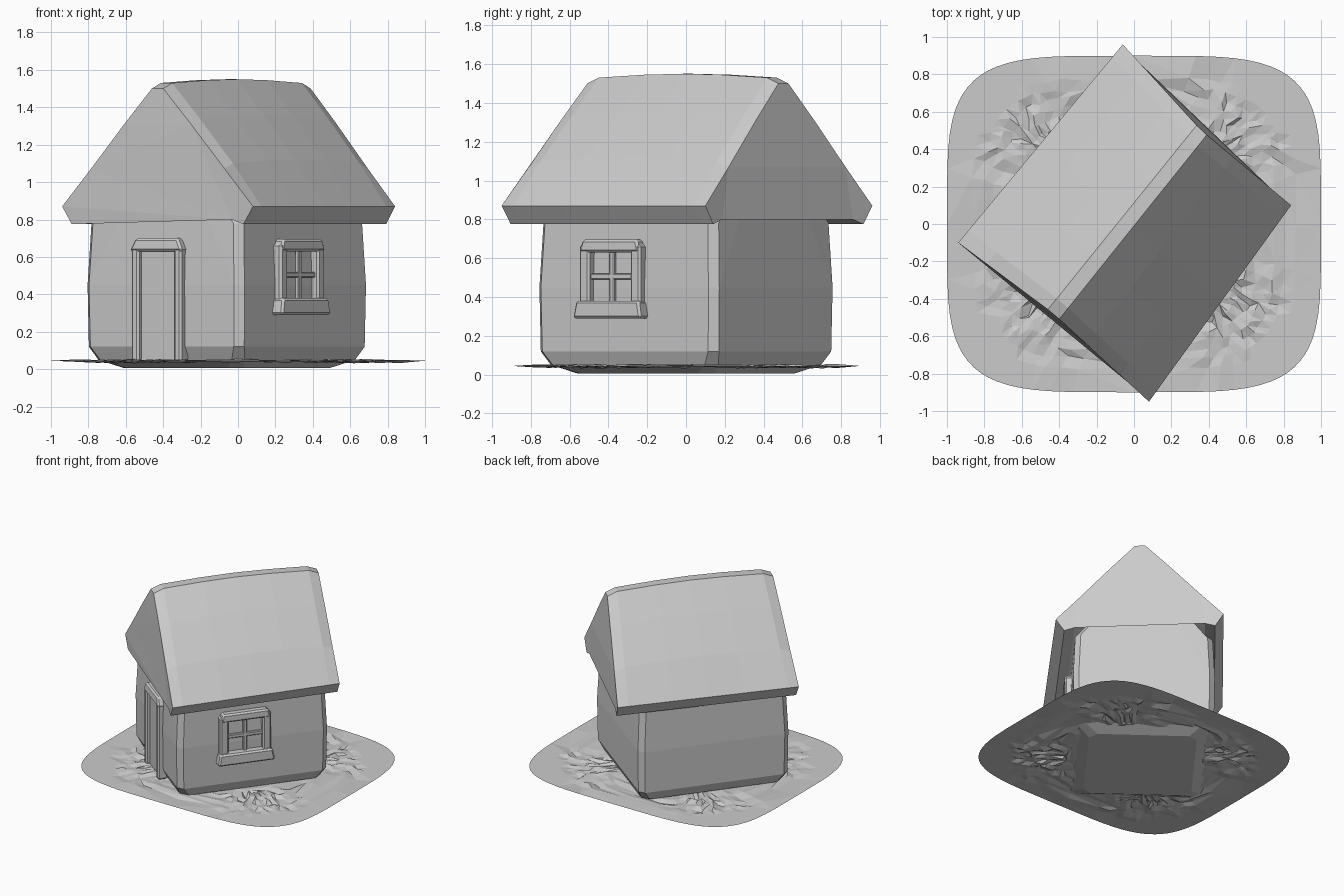
import bpy, bmesh, math, random
from mathutils import Matrix, Vector

if "Cube" in bpy.data.objects:
    bpy.data.objects.remove(bpy.data.objects["Cube"])

random.seed(4)
# House frame: local x = across the gable, local -y = door side
HOUSE = Matrix.Translation((-0.06, 0, 0)) @ Matrix.Rotation(math.radians(-37), 4, 'Z')


def finish(bm, name, matrix=None):
    bmesh.ops.recalc_face_normals(bm, faces=bm.faces[:])
    me = bpy.data.meshes.new(name)
    bm.to_mesh(me)
    bm.free()
    if matrix:
        me.transform(matrix)
    ob = bpy.data.objects.new(name, me)
    bpy.context.collection.objects.link(ob)
    return ob


def block(name, lo, hi, taper=0.0, bevel=0.012):
    """Chamfered box in house coordinates, taper narrows the top along both axes."""
    bm = bmesh.new()
    bmesh.ops.create_cube(bm, size=1)
    lo, hi = Vector(lo), Vector(hi)
    for v in bm.verts:
        k = 1 - taper if v.co.z > 0 else 1
        v.co = [(lo[i] + hi[i]) / 2 + v.co[i] * (hi[i] - lo[i]) * (k if i < 2 else 1)
                for i in range(3)]
    bmesh.ops.bevel(bm, geom=bm.edges[:], offset=bevel, segments=1, affect='EDGES')
    return finish(bm, name, HOUSE)


# Walls: convex body from chamfered rectangles (half width, half length, z, chamfer)
bm = bmesh.new()
for w, l, z, c in [(0.40, 0.44, 0.005, 0.06), (0.49, 0.54, 0.05, 0.05),
                   (0.52, 0.575, 0.12, 0.04), (0.525, 0.58, 0.45, 0.04),
                   (0.51, 0.565, 0.78, 0.04)]:
    for sx in (-1, 1):
        for sy in (-1, 1):
            bm.verts.new((sx * (w - c), sy * l, z))
            bm.verts.new((sx * w, sy * (l - c), z))
for sy in (-1, 1):
    bm.verts.new((0, sy * 0.55, 1.36))
res = bmesh.ops.convex_hull(bm, input=bm.verts[:])
bmesh.ops.delete(bm, geom=[v for v in bm.verts if not v.link_faces], context='VERTS')
finish(bm, "walls", HOUSE)

# Roof: thick folded sheet lofted from the front gable to the back gable
LEFT = (Vector((-0.94, -0.10)), Vector((-0.06, 0.96)))
RIDGE = (Vector((-0.43, -0.48)), Vector((0.36, 0.50)))
RIGHT = (Vector((0.08, -0.95)), Vector((0.84, 0.10)))


def roof_xy(s, t):
    eave = LEFT if s < 0 else RIGHT
    return RIDGE[0].lerp(RIDGE[1], t).lerp(eave[0].lerp(eave[1], t), abs(s))


outer = [(1, 0.87), (0.7, 1.10), (0.35, 1.34), (0.06, 1.53)]
inner = [(0.90, 0.775), (0.78, 0.80), (0.0, 1.42)]
profile = ([(-s, z) for s, z in outer] + outer[::-1] +
           inner + [(-s, z) for s, z in inner[1::-1]])
bm = bmesh.new()
rings = []
for t, drop in [(0, 0.03), (0.06, 0), (0.3, -0.015), (0.5, -0.02), (0.7, -0.015),
                (0.94, 0), (1, 0.03)]:
    ring = []
    for i, (s, z) in enumerate(profile):
        p = roof_xy(s, t)
        top = 0 < i < 7
        ring.append(bm.verts.new((p.x, p.y, z - (drop if top else 0))))
    rings.append(ring)
n = len(profile)
for a, b in zip(rings, rings[1:]):
    for i in range(n):
        bm.faces.new((a[i], a[(i + 1) % n], b[(i + 1) % n], b[i]))
bm.faces.new(rings[0])
bm.faces.new(rings[-1])
bmesh.ops.triangulate(bm, faces=[rf for rf in bm.faces if len(rf.verts) > 4])
finish(bm, "roof")

# Door on the front gable: panel, two posts and a lintel
D = -0.57
block("door_panel", (-0.14, D - 0.015, 0.04), (0.12, D + 0.03, 0.64), bevel=0.005)
for name, x in (("left_door_post", -0.155), ("right_door_post", 0.13)):
    block(name, (x - 0.025, D - 0.045, 0.04), (x + 0.025, D + 0.03, 0.65))
block("door_lintel", (-0.19, D - 0.05, 0.63), (0.165, D + 0.04, 0.70), taper=0.2)

# Window on the right wall: frame, cross bars and a sill
W, C = 0.52, -0.07
for name, y in (("front_window_jamb", C - 0.165), ("back_window_jamb", C + 0.165)):
    block(name, (W - 0.03, y - 0.033, 0.35), (W + 0.045, y + 0.033, 0.67))
block("window_head", (W - 0.03, C - 0.195, 0.63), (W + 0.05, C + 0.195, 0.695), taper=0.1)
block("window_sill", (W - 0.03, C - 0.22, 0.29), (W + 0.07, C + 0.22, 0.38), taper=0.08)
block("window_upright_bar", (W, C - 0.015, 0.36), (W + 0.025, C + 0.015, 0.65), bevel=0.005)
block("window_cross_bar", (W, C - 0.15, 0.49), (W + 0.025, C + 0.15, 0.52), bevel=0.005)

# Ground: thin rounded-square sheet with a rough grassy band around the house
SEG = 72


def ground_point(f, a):
    c, s = math.cos(a), math.sin(a)
    e = 2 / 4.4
    return Vector((f * math.copysign(abs(c) ** e, c),
                   0.9 * f * math.copysign(abs(s) ** e, s), 0.045))


bm = bmesh.new()
rows = []
for f in (0.45, 0.55, 0.6, 0.65, 0.7, 0.75, 0.8, 0.86, 1.0):
    row = []
    for k in range(SEG):
        p = ground_point(f, 2 * math.pi * k / SEG)
        r = math.hypot(p.x, p.y)
        if 0.5 < r < 0.9 and f < 0.9:
            p += Vector((random.uniform(-0.012, 0.012), random.uniform(-0.012, 0.012),
                         random.uniform(-0.014, 0.01)))
        row.append(bm.verts.new(p))
    rows.append(row)
for a, b in zip(rows, rows[1:]):
    for k in range(SEG):
        j = (k + 1) % SEG
        bm.faces.new((a[k], b[k], b[j], a[j]))
bm.faces.new(rows[0])
bmesh.ops.triangulate(bm, faces=bm.faces[:])
finish(bm, "grassy_ground")
